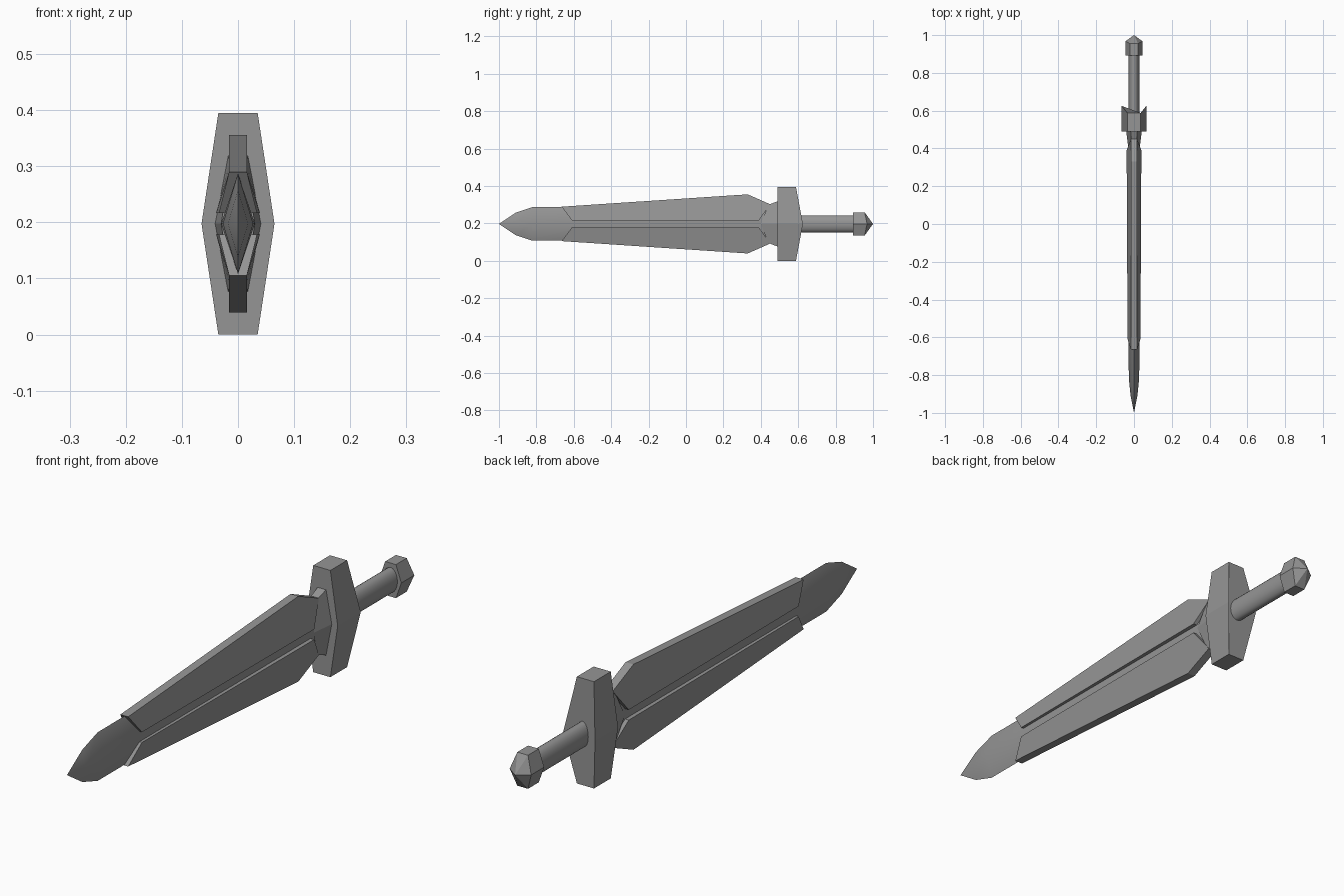
import bpy
import bmesh
import math

cube = bpy.data.objects.get("Cube")
if cube:
    bpy.data.objects.remove(cube, do_unlink=True)

MID = 0.1975  # height of the sword's long axis

steel = bpy.data.materials.new("grey_steel")
steel.use_nodes = True
steel.diffuse_color = (0.3, 0.3, 0.3, 1)
steel.node_tree.nodes["Principled BSDF"].inputs["Base Color"].default_value = (0.3, 0.3, 0.3, 1)


def loft(name, rings, smooth=False):
    """Skin a list of rings of (x, y, z-from-axis); a one-point ring is a tip."""
    bm = bmesh.new()
    loops = [[bm.verts.new((x, y, MID + z)) for x, y, z in ring] for ring in rings]
    for a, b in zip(loops, loops[1:]):
        n = max(len(a), len(b))
        for i in range(n):
            j = (i + 1) % n
            if len(a) == 1:
                bm.faces.new((a[0], b[i], b[j]))
            elif len(b) == 1:
                bm.faces.new((a[i], a[j], b[0]))
            else:
                bm.faces.new((a[i], a[j], b[j], b[i]))
    for end in (loops[0], loops[-1]):
        if len(end) > 2:
            bm.faces.new(end)
    bmesh.ops.recalc_face_normals(bm, faces=bm.faces)
    mesh = bpy.data.meshes.new(name)
    bm.to_mesh(mesh)
    bm.free()
    mesh.materials.append(steel)
    obj = bpy.data.objects.new(name, mesh)
    bpy.context.collection.objects.link(obj)
    if smooth:
        bpy.ops.object.select_all(action='DESELECT')
        obj.select_set(True)
        bpy.context.view_layer.objects.active = obj
        bpy.ops.object.shade_smooth_by_angle(angle=math.radians(40))
    return obj


def diamond(y, w, h):
    return [(w, y, 0), (0, y, h), (-w, y, 0), (0, y, -h)]


def hexagon(y_edge, y_mid, w_edge, w_mid, h):
    return [(w_mid, y_mid, 0), (w_edge, y_edge, h), (-w_edge, y_edge, h),
            (-w_mid, y_mid, 0), (-w_edge, y_edge, -h), (w_edge, y_edge, -h)]


# Inner blade with a central ridge
loft("inner_blade", [[(0, -1, 0)], diamond(-0.91, 0.018, 0.06),
                     diamond(-0.82, 0.027, 0.09), diamond(-0.65, 0.03, 0.09),
                     diamond(0.5, 0.03, 0.09)], smooth=True)

# Upper and lower cutting plates: (y, height, half width) around the outline
outline = [(-0.61, 0.019, 0.034), (-0.665, 0.092, 0.016), (0.33, 0.158, 0.016),
           (0.45, 0.105, 0.016), (0.44, 0.09, 0.018), (0.39, 0.019, 0.039)]
for name, side in (("upper_plate", 1), ("lower_plate", -1)):
    loft(name, [[(s * w, y, side * h) for y, h, w in outline] for s in (1, -1)])

# Flared collar between blade and guard
loft("blade_collar", [hexagon(0.44, 0.4, 0.014, 0.03, 0.102),
                      hexagon(0.5, 0.5, 0.018, 0.042, 0.125)])

# Crossguard, widest and deepest in the middle
loft("crossguard", [hexagon(0.49, 0.49, 0.035, 0.065, 0.1975),
                    hexagon(0.588, 0.625, 0.035, 0.065, 0.1975)])

# Oval grip
STEPS = 24
angles = [math.tau * i / STEPS for i in range(STEPS)]
loft("grip", [[(0.028 * math.cos(a), y, 0.046 * math.sin(a)) for a in angles]
              for y in (0.58, 0.9)], smooth=True)

# Pointed pommel
loft("pommel", [hexagon(0.892, 0.892, 0.022, 0.044, 0.062),
                hexagon(0.955, 0.968, 0.022, 0.044, 0.062), [(0, 1, 0)]])
